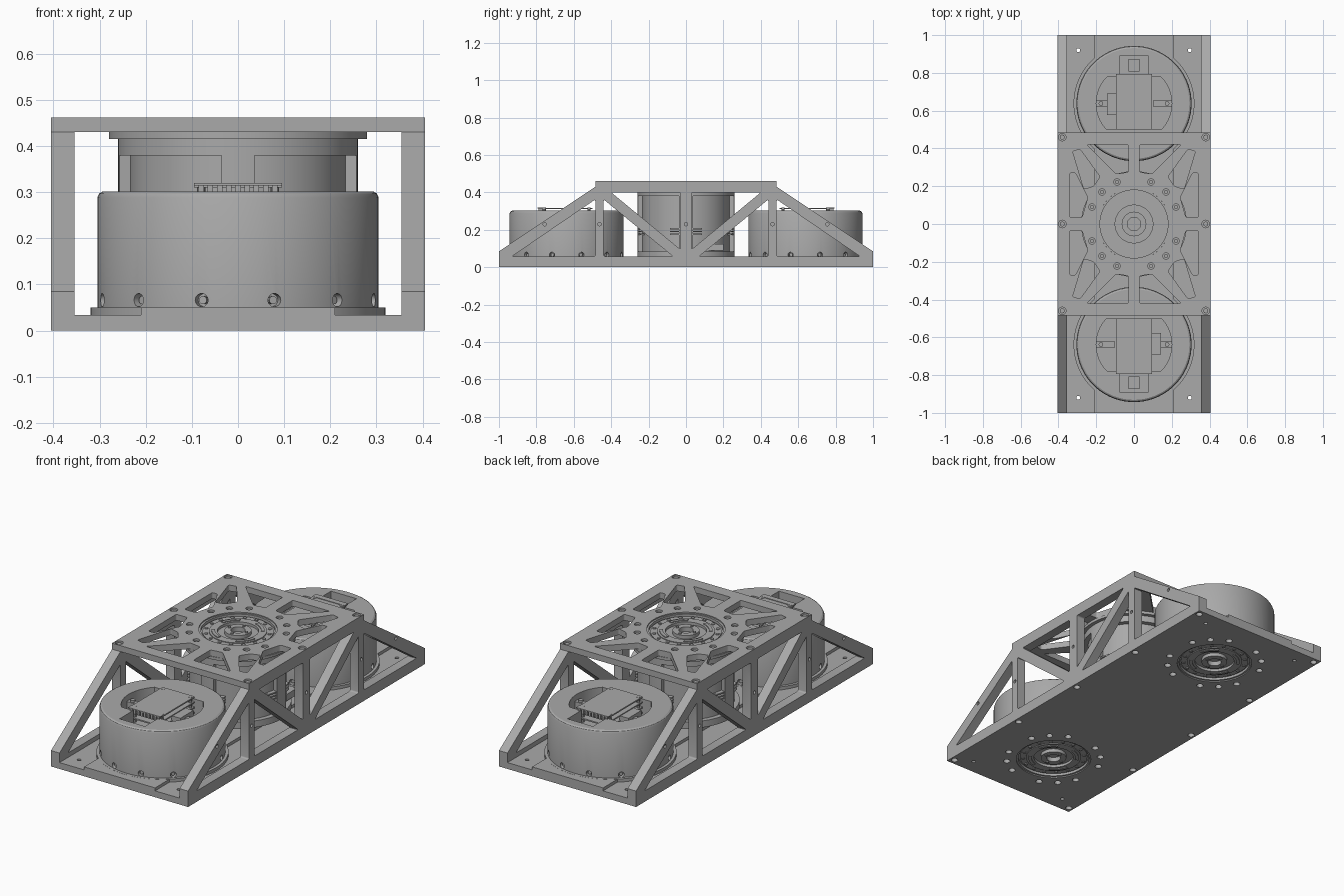
import bpy, bmesh, math
from mathutils import Matrix, Vector

cube = bpy.data.objects.get("Cube")
if cube:
    bpy.data.objects.remove(cube, do_unlink=True)

metal = bpy.data.materials.new("machined grey")
metal.use_nodes = True
grey = (0.4, 0.4, 0.4, 1)
metal.diffuse_color = grey
metal.node_tree.nodes["Principled BSDF"].inputs["Base Color"].default_value = grey


def polar(r, deg):
    return r * math.cos(math.radians(deg)), r * math.sin(math.radians(deg))


def arc(r, a, b, n):
    return [polar(r, a + (b - a) * i / n) for i in range(n + 1)]


def circle(x, y, r, n=16):
    return [(x + px, y + py) for px, py in arc(r, 0, 360, n)[:-1]]


def rect(x0, x1, y0, y1):
    return [(x0, y0), (x1, y0), (x1, y1), (x0, y1)]


def prism(bm, pts, lo, hi, axis="z", round_by=0, M=Matrix()):
    """Extrude a 2D outline along an axis, optionally rounding its corners."""
    place = {"z": lambda a, b, h: (a, b, h), "x": lambda a, b, h: (h, a, b),
             "y": lambda a, b, h: (a, h, b)}[axis]
    rings = [[bm.verts.new(M @ Vector(place(a, b, h))) for a, b in pts] for h in (lo, hi)]
    faces = [bm.faces.new(r) for r in rings]
    n = len(pts)
    for i in range(n):
        j = (i + 1) % n
        faces.append(bm.faces.new([rings[0][i], rings[0][j], rings[1][j], rings[1][i]]))
    bmesh.ops.recalc_face_normals(bm, faces=faces)
    if round_by:
        edges = [bm.edges.get((u, v)) for u, v in zip(*rings)]
        bmesh.ops.bevel(bm, geom=edges, offset=round_by, segments=3, profile=0.5,
                        affect="EDGES", clamp_overlap=True)


def lathe(bm, profile, steps=72):
    """Spin a (radius, height) profile around z."""
    vs = [bm.verts.new((r, 0, z)) for r, z in profile]
    es = [bm.edges.new(p) for p in zip(vs, vs[1:])]
    bmesh.ops.spin(bm, geom=vs + es, cent=(0, 0, 0), axis=(0, 0, 1),
                   angle=math.tau, steps=steps, use_duplicate=False)
    bmesh.ops.remove_doubles(bm, verts=bm.verts, dist=1e-5)
    bmesh.ops.recalc_face_normals(bm, faces=bm.faces)


def to_object(name, bm):
    me = bpy.data.meshes.new(name)
    bm.to_mesh(me)
    bm.free()
    ob = bpy.data.objects.new(name, me)
    bpy.context.collection.objects.link(ob)
    return ob


def finish(name, bm, cuts=None, M=Matrix()):
    """Make the part, subtract the cutters, then move it into place."""
    ob = to_object(name, bm)
    if cuts:
        cutter = to_object("cutter", cuts)
        mod = ob.modifiers.new("cut", "BOOLEAN")
        mod.operation, mod.solver, mod.object = "DIFFERENCE", "EXACT", cutter
        bpy.context.view_layer.update()
        me = bpy.data.meshes.new_from_object(
            ob.evaluated_get(bpy.context.evaluated_depsgraph_get()))
        ob.modifiers.clear()
        ob.data = me
        bpy.data.objects.remove(cutter, do_unlink=True)
    ob.data.transform(M)
    ob.data.materials.clear()
    ob.data.materials.append(metal)
    bpy.ops.object.select_all(action="DESELECT")
    ob.select_set(True)
    bpy.context.view_layer.objects.active = ob
    bpy.ops.object.shade_smooth_by_angle(angle=math.radians(32))
    return ob


W, WALL, TOP, PLATE = 0.405, 0.355, 0.462, 0.43
MOTOR_Y, HUB_R = 0.638, 0.19
bolt_angles = [q * 90 + a for q in range(4) for a in (22, 45, 68)]

# Base floor with recessed side channels, hub openings and bolt holes
half = [(WALL, 0), (WALL, 0.034), (0.21, 0.034), (0.21, 0.05)]
bm, cuts = bmesh.new(), bmesh.new()
prism(bm, half + [(-x, z) for x, z in reversed(half)], -1, 1, "y")
for s in (-1, 1):
    prism(cuts, circle(0, s * MOTOR_Y, HUB_R, 64), -0.1, 0.1)
    for a in bolt_angles:
        x, y = polar(0.24, a)
        prism(cuts, circle(x, y + s * MOTOR_Y, 0.017), -0.1, 0.025)
    for x in (-0.295, 0.295):
        prism(cuts, circle(x, s * 0.92, 0.01), -0.1, 0.1)
finish("base_floor", bm, cuts)

# Truss side walls
for side, name in ((-1, "right_truss"), (1, "left_truss")):
    bm, cuts = bmesh.new(), bmesh.new()
    prism(bm, [(-1, 0), (1, 0), (1, 0.085), (0.485, PLATE), (-0.485, PLATE), (-1, 0.085)],
          side * WALL, side * W, "x")
    windows = [[(0.93, 0.058), (0.485, 0.058), (0.485, 0.362)],
               [(0.44, 0.058), (0.07, 0.058), (0.44, 0.362)],
               [(0.03, 0.40), (0.40, 0.40), (0.03, 0.095)]]
    for s in (-1, 1):
        for win in windows:
            prism(cuts, [(s * y, z) for y, z in win], side * 0.3, side * 0.45, "x", 0.008)
    for y in (-0.97, -0.4625, 0, 0.4625, 0.97):
        prism(cuts, circle(side * 0.38, y, 0.017), -0.1, 0.025)
    for y in (-0.755, -0.4625, 0, 0.4625, 0.755):
        prism(cuts, circle(y, 0.23, 0.009), side * 0.392, side * 0.45, "x")
    finish(name, bm, cuts)

# Top plate with strut cutouts around a central opening
bm, cuts = bmesh.new(), bmesh.new()
prism(bm, rect(-W, W, -0.485, 0.485), PLATE, TOP)
prism(cuts, circle(0, 0, HUB_R, 64), 0.4, 0.5)
pockets = [[(0.25, 0.42), (0.03, 0.42), (0.03, 0.275), (0.095, 0.265)],
           [(0.325, 0.385), (0.285, 0.395), (0.18, 0.25), (0.215, 0.20), (0.265, 0.185)],
           [(0.34, 0.27), (0.31, 0.27), (0.245, 0.14), (0.275, 0.035), (0.34, 0.035)]]
for sx in (-1, 1):
    for sy in (-1, 1):
        for p in pockets:
            prism(cuts, [(sx * x, sy * y) for x, y in p], 0.4, 0.5, round_by=0.008)
    for y in (-0.46, 0, 0.46):
        prism(cuts, circle(sx * 0.38, y, 0.02), 0.445, 0.5)
for a in bolt_angles:
    prism(cuts, circle(*polar(0.24, a), 0.017), 0.44, 0.5)
finish("top_plate", bm, cuts)

bm = bmesh.new()
for x in (-0.38, 0.38):
    for y in (-0.46, 0, 0.46):
        prism(bm, circle(x, y, 0.013), 0.444, 0.456)
for a in bolt_angles:
    prism(bm, circle(*polar(0.24, a), 0.011), 0.439, 0.454)
finish("top_screws", bm)


# Stepped output hub, facing down at local z = 0
def make_hub(name, M):
    bm = bmesh.new()
    lathe(bm, [(0, 0.03), (0.035, 0.03), (0.035, 0.006), (0.065, 0.006), (0.065, 0.024),
               (0.1, 0.024), (0.1, 0.01), (0.14, 0.01), (0.14, 0.014), (0.172, 0.014),
               (0.172, 0.02), (0.18, 0.02), (0.18, 0.006), (HUB_R, 0.006),
               (HUB_R, 0.045), (0, 0.045)])
    for k in range(16):
        prism(bm, circle(*polar(0.156, k * 22.5), 0.009, 10), 0.01, 0.02)
    for k in range(4):
        prism(bm, circle(*polar(0.05, k * 90), 0.008, 10), 0.002, 0.012)
        prism(bm, arc(0.128, k * 90 + 15, k * 90 + 60, 8) + arc(0.112, k * 90 + 60, k * 90 + 15, 8),
              0.006, 0.012)
    finish(name, bm, None, M)


make_hub("top_hub", Matrix.Translation((0, 0, TOP)) @ Matrix.Rotation(math.pi, 4, "X"))

# Covered motors at both ends, the front one turned half round
for name, M in (("rear", Matrix.Translation((0, MOTOR_Y, 0))),
                ("front", Matrix.Translation((0, -MOTOR_Y, 0)) @ Matrix.Rotation(math.pi, 4, "Z"))):
    make_hub(name + "_hub", M)
    bm = bmesh.new()
    prism(bm, circle(0, 0, 0.32, 72), 0.034, 0.0505)
    finish(name + "_motor_flange", bm, None, M)

    bm, cuts, screws = bmesh.new(), bmesh.new(), bmesh.new()
    lathe(bm, [(0, 0.05), (0.305, 0.05), (0.305, 0.288), (0.301, 0.297), (0.293, 0.302), (0, 0.302)])
    opening = (arc(0.2, -44, 44, 16) + [(0.075, 0.139), (0.075, 0.255), (-0.075, 0.255), (-0.075, 0.139)]
               + arc(0.2, 136, 224, 16))
    prism(cuts, opening, 0.17, 0.4)
    for k in range(12):
        turn = Matrix.Rotation(math.radians(15 + 30 * k), 4, "Z")
        prism(cuts, circle(0, 0.066, 0.0145, 14), 0.28, 0.35, "x", M=turn)
        prism(screws, circle(0, 0.066, 0.009, 10), 0.27, 0.295, "x", M=turn)
    finish(name + "_motor_cover", bm, cuts, M)
    finish(name + "_cover_screws", screws, None, M)

    # Circuit stack, side plug, pin row and support arms
    bm = bmesh.new()
    for k in range(5):
        z = 0.2 + k * 0.0275
        prism(bm, rect(-0.095, 0.095, -0.137, 0.137), z, z + 0.007)
    for x in (-0.08, 0.08):
        for y in (-0.12, 0.12):
            prism(bm, circle(x, y, 0.009, 10), 0.165, 0.319)
    for k in range(9):
        x = -0.08 + k * 0.02
        prism(bm, rect(x - 0.006, x + 0.006, 0.13, 0.15), 0.29, 0.314)
    prism(bm, rect(-0.095, 0.095, 0.125, 0.155), 0.314, 0.32)
    prism(bm, rect(-0.142, -0.09, -0.06, 0.052), 0.2, 0.285)
    prism(bm, rect(-0.03, 0.03, 0.17, 0.235), 0.165, 0.25)
    for s in (-1, 1):
        prism(bm, rect(s * 0.1, s * 0.205, -0.016, 0.016), 0.165, 0.27)
        prism(bm, circle(s * 0.175, 0, 0.012, 12), 0.26, 0.28)
    finish(name + "_circuit_stack", bm, None, M)

# Central upright motor with four recessed windows
bm, cuts = bmesh.new(), bmesh.new()
lathe(bm, [(0, 0.05), (0.26, 0.05), (0.26, 0.415), (0.28, 0.415), (0.28, PLATE), (0, PLATE)])
prism(bm, circle(0, 0, 0.16, 48), 0.044, 0.052)
for k in range(4):
    a, b = k * 90 + 8, k * 90 + 82
    prism(cuts, arc(0.235, a, b, 20) + arc(0.3, b, a, 20), 0.085, 0.38)
finish("centre_motor", bm, cuts)

# Small fins and a plug inside the windows
bm = bmesh.new()
for k in range(8):
    turn = Matrix.Rotation(math.radians(45 * k + (14 if k % 2 == 0 else -31)), 4, "Z")
    if k % 2:
        turn = Matrix.Rotation(math.radians(45 * (k - 1) - 14), 4, "Z")
    for z in (0.172, 0.187, 0.202):
        prism(bm, rect(0.22, 0.256, -0.025, 0.025), z, z + 0.007, M=turn)
prism(bm, rect(0.15, 0.21, 0.11, 0.2), 0.09, 0.125)
finish("centre_motor_fins", bm)
